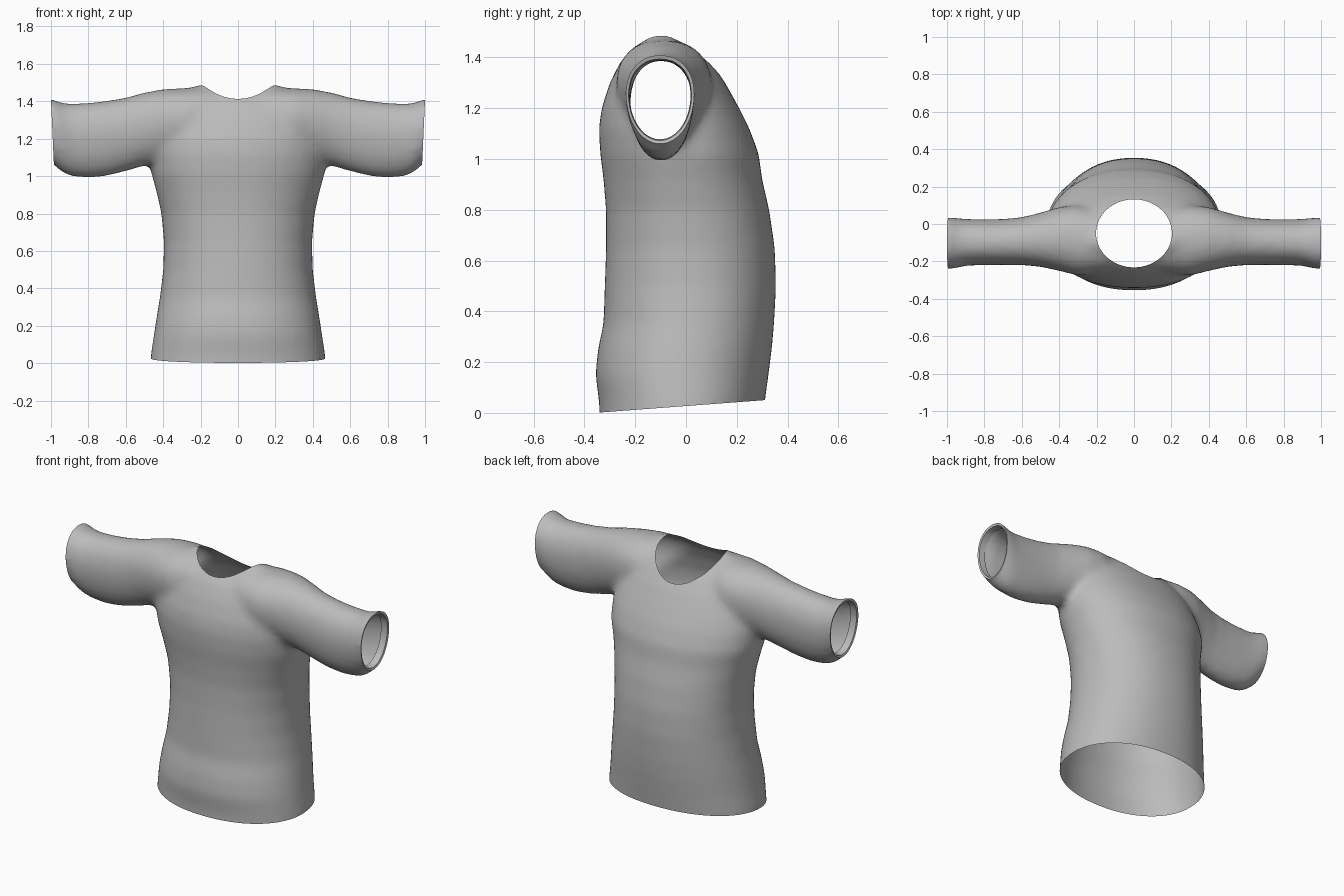
import bpy, bmesh
from math import sin, cos, pi
from mathutils import Vector

if "Cube" in bpy.data.objects:
    bpy.data.objects.remove(bpy.data.objects["Cube"])

cloth = bpy.data.materials.new("grey cloth")
cloth.use_nodes = True
cloth.diffuse_color = (0.5, 0.5, 0.5, 1)
cloth.node_tree.nodes["Principled BSDF"].inputs["Base Color"].default_value = (0.5, 0.5, 0.5, 1)


def loft(name, rings):
    """Closed solid through a list of equal-length point rings."""
    bm = bmesh.new()
    loops = [[bm.verts.new(p) for p in ring] for ring in rings]
    n = len(loops[0])
    for a, b in zip(loops, loops[1:]):
        for i in range(n):
            j = (i + 1) % n
            bm.faces.new((a[i], a[j], b[j], b[i]))
    bm.faces.new(loops[0])
    bm.faces.new(loops[-1])
    bmesh.ops.recalc_face_normals(bm, faces=bm.faces)
    mesh = bpy.data.meshes.new(name)
    bm.to_mesh(mesh)
    bm.free()
    obj = bpy.data.objects.new(name, mesh)
    bpy.context.collection.objects.link(obj)
    return obj


def oval(power=2.0, n=64):
    """Unit superellipse as (u, v) pairs."""
    def bend(t):
        return abs(t) ** (2 / power) * (1 if t > 0 else -1)
    return [(bend(cos(2 * pi * i / n)), bend(sin(2 * pi * i / n))) for i in range(n)]


def apply(obj, kind, **settings):
    mod = obj.modifiers.new(kind.lower(), kind)
    for key, value in settings.items():
        setattr(mod, key, value)
    bpy.context.view_layer.objects.active = obj
    bpy.ops.object.modifier_apply(modifier=mod.name)


def combine(obj, other, operation):
    apply(obj, "BOOLEAN", object=other, operation=operation, solver="EXACT")
    bpy.data.objects.remove(other)


# Torso: height, half width, front y, back y
torso = [
    (-0.08, 0.475, -0.34, 0.30), (0.04, 0.467, -0.342, 0.31), (0.15, 0.45, -0.357, 0.325),
    (0.25, 0.435, -0.347, 0.338), (0.35, 0.418, -0.325, 0.347), (0.5, 0.4, -0.32, 0.355),
    (0.65, 0.396, -0.315, 0.35), (0.8, 0.41, -0.315, 0.328), (0.92, 0.437, -0.325, 0.30),
    (1.02, 0.465, -0.338, 0.287), (1.12, 0.47, -0.343, 0.25), (1.2, 0.46, -0.333, 0.21),
    (1.3, 0.43, -0.3, 0.155), (1.38, 0.38, -0.26, 0.10), (1.44, 0.31, -0.21, 0.04),
    (1.475, 0.25, -0.165, -0.02), (1.49, 0.21, -0.14, -0.05)]
shirt = loft("shirt", [[(w * u, (f + b) / 2 + (b - f) / 2 * v, z) for u, v in oval(2.15)]
                       for z, w, f, b in torso])

# Sleeves: distance from centre, bottom z, top z, front y, back y
sleeve = [
    (0.15, 1.12, 1.475, -0.26, 0.06), (0.3, 1.09, 1.47, -0.275, 0.10),
    (0.4, 1.075, 1.465, -0.25, 0.09), (0.5, 1.055, 1.447, -0.228, 0.06),
    (0.6, 1.025, 1.42, -0.219, 0.035), (0.7, 1.0, 1.403, -0.219, 0.026),
    (0.8, 0.99, 1.392, -0.219, 0.024), (0.9, 1.0, 1.387, -0.222, 0.026),
    (0.95, 1.025, 1.393, -0.236, 0.032), (0.985, 1.065, 1.41, -0.24, 0.035),
    (1.06, 1.09, 1.42, -0.23, 0.03)]
for side in (-1, 1):
    rings = [[(side * x, (f + b) / 2 + (b - f) / 2 * u * (1 + 0.1 * v), (lo + hi) / 2 + (hi - lo) / 2 * v)
              for u, v in oval(2.1)] for x, lo, hi, f, b in sleeve]
    combine(shirt, loft("sleeve", rings), "UNION")

# Blend the sleeves into the torso
apply(shirt, "REMESH", mode="VOXEL", voxel_size=0.02)
apply(shirt, "SMOOTH", factor=0.5, iterations=10)

# Neck opening
neck_y, neck_rx, neck_ry = -0.05, 0.203, 0.182
cutter = loft("neck_cutter", [[(neck_rx * u, neck_y + neck_ry * v, z) for u, v in oval()]
                              for z in (1.15, 1.7)])
combine(shirt, cutter, "DIFFERENCE")

bm = bmesh.new()
bm.from_mesh(shirt.data)
inside = []
for face in bm.faces:
    c = face.calc_center_median()
    if c.z > 1.1 and (c.x / neck_rx) ** 2 + ((c.y - neck_y) / neck_ry) ** 2 < 1.001:
        inside.append(face)
bmesh.ops.delete(bm, geom=inside, context="FACES")


def cut(point, normal):
    """Trim everything beyond a plane and return the open edges."""
    geom = bm.verts[:] + bm.edges[:] + bm.faces[:]
    result = bmesh.ops.bisect_plane(bm, geom=geom, dist=1e-5, plane_co=point,
                                    plane_no=normal, clear_outer=True)
    return [e for e in result["geom_cut"] if isinstance(e, bmesh.types.BMEdge)]


# Slightly sloping hem
cut((0, 0, 0.027), (0, 0.075, -1))

# Cuffs with a narrow fold turned inward
for side in (-1, 1):
    edges = cut((side, 0, 1.41), (side, 0, -0.045))
    for scale, inset in ((0.92, 0.004), (0.97, 0.04)):
        made = bmesh.ops.extrude_edge_only(bm, edges=edges)["geom"]
        verts = [g for g in made if isinstance(g, bmesh.types.BMVert)]
        edges = [g for g in made if isinstance(g, bmesh.types.BMEdge)
                 and all(v in set(verts) for v in g.verts)]
        centre = sum((v.co for v in verts), Vector()) / len(verts)
        for v in verts:
            v.co.y = centre.y + (v.co.y - centre.y) * scale
            v.co.z = centre.z + (v.co.z - centre.z) * scale
            v.co.x -= side * inset

bmesh.ops.recalc_face_normals(bm, faces=bm.faces)
bm.to_mesh(shirt.data)
bm.free()

shirt.data.materials.clear()
shirt.data.materials.append(cloth)
for face in shirt.data.polygons:
    face.material_index = 0
bpy.ops.object.select_all(action="DESELECT")
shirt.select_set(True)
bpy.context.view_layer.objects.active = shirt
bpy.ops.object.shade_smooth_by_angle(angle=0.7)
